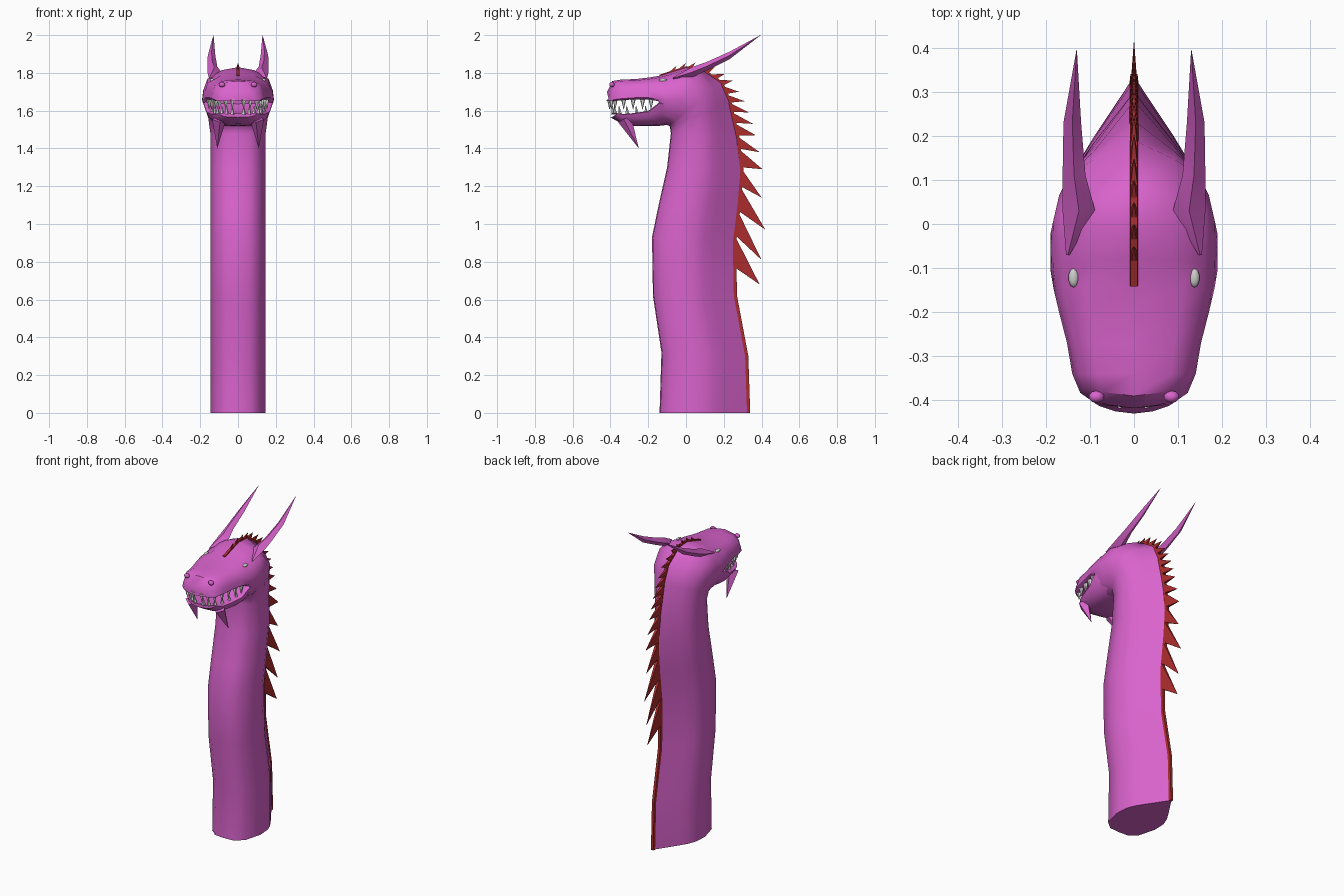
import bpy, bmesh, math
from mathutils import Vector

if "Cube" in bpy.data.objects:
    bpy.data.objects.remove(bpy.data.objects["Cube"])


def material(name, rgb):
    m = bpy.data.materials.new(name)
    m.diffuse_color = (*rgb, 1)
    m.use_nodes = True
    m.node_tree.nodes["Principled BSDF"].inputs["Base Color"].default_value = m.diffuse_color
    return m


PURPLE = material("orchid skin", (0.70, 0.125, 0.61))
RED = material("dark red spines", (0.42, 0.026, 0.026))
WHITE = material("tooth white", (0.85, 0.85, 0.83))
GREY = material("eye grey", (0.6, 0.6, 0.58))


def finish(bm, name, mat, angle=45):
    bmesh.ops.remove_doubles(bm, verts=bm.verts, dist=1e-5)
    bmesh.ops.recalc_face_normals(bm, faces=bm.faces)
    me = bpy.data.meshes.new(name)
    bm.to_mesh(me)
    bm.free()
    me.materials.append(mat)
    ob = bpy.data.objects.new(name, me)
    bpy.context.collection.objects.link(ob)
    bpy.ops.object.select_all(action='DESELECT')
    ob.select_set(True)
    bpy.context.view_layer.objects.active = ob
    if angle:
        bpy.ops.object.shade_smooth_by_angle(angle=math.radians(angle))
    return ob


def loft(bm, rings):
    """Skin a list of equal-length point loops and cap both ends."""
    loops = [[bm.verts.new(p) for p in r] for r in rings]
    for a, b in zip(loops, loops[1:]):
        for i in range(len(a)):
            j = (i + 1) % len(a)
            bm.faces.new((a[i], a[j], b[j], b[i]))
    bm.faces.new(loops[0])
    bm.faces.new(loops[-1])


def ring(half, fy, fz, by, bz, w, bow=0):
    """Mirror a half section placed between an under point and an upper point."""
    side = [(w * s, fy + t * (by - fy) + bow * s * s, fz + t * (bz - fz)) for s, t in half]
    return side + [(-x, y, z) for x, y, z in side[-2:0:-1]]


# Half sections: (share of half width, share of depth)
NECK = [(0, 0), (.45, .01), (.8, .1), (1, .33), (.97, .5), (.83, .61), (.62, .715), (0, 1)]
SKULL = [(0, 0), (.5, 0), (.8, .15), (1, .45), (.97, .6), (.85, .8), (.45, .95), (0, 1)]
SNOUT = [(0, 0), (.5, 0), (.9, 0), (1, .08), (.97, .35), (.88, .7), (.6, .93), (0, 1)]
JAW = [(0, 0), (.45, .05), (.75, .2), (.92, .6), (1, .95), (.95, 1), (.5, .97), (0, .95)]


def mix(f):
    return [(a + (c - a) * f, b + (d - b) * f) for (a, b), (c, d) in zip(NECK, SKULL)]


# Neck, skull and upper jaw as one skin
body = [
    (NECK, -.14, 0, .335, 0, .145),
    (NECK, -.13, .32, .325, .30, .145),
    (NECK, -.175, .62, .265, .62, .145),
    (NECK, -.18, .93, .26, .90, .145),
    (NECK, -.145, 1.10, .285, 1.10, .145),
    (NECK, -.10, 1.30, .30, 1.28, .145),
    (NECK, -.08, 1.48, .28, 1.45, .145),
    (mix(.3), -.085, 1.515, .235, 1.65, .158),
    (mix(.55), -.09, 1.52, .19, 1.75, .175),
    (mix(.8), -.095, 1.522, .08, 1.825, .189),
    (SKULL, -.105, 1.525, 0, 1.83, .19),
    (SKULL, -.13, 1.535, -.08, 1.805, .189),
    (SNOUT, -.145, 1.65, -.14, 1.785, .183),
    (SNOUT, -.20, 1.66, -.20, 1.775, .17),
    (SNOUT, -.27, 1.66, -.27, 1.767, .152),
    (SNOUT, -.34, 1.655, -.34, 1.765, .14),
    (SNOUT, -.415, 1.65, -.39, 1.757, .122, .03),
    (SNOUT, -.43, 1.652, -.418, 1.70, .085, .02),
]
bm = bmesh.new()
loft(bm, [ring(*r) for r in body])
finish(bm, "neck_and_head", PURPLE)

# Lower jaw
jaw = [(-.05, 1.53, 1.63, .16, 0), (-.14, 1.52, 1.645, .182, 0), (-.2, 1.518, 1.598, .168, 0),
       (-.28, 1.52, 1.587, .146, 0), (-.34, 1.53, 1.582, .128, .01), (-.40, 1.565, 1.587, .1, .035)]
bm = bmesh.new()
loft(bm, [ring(JAW, y, b, y, t, w, k) for y, b, t, w, k in jaw])
finish(bm, "lower_jaw", PURPLE)

# Red strip along the back edge
path = [Vector((0, r[3], r[4])) for r in body[:13]]
strip = []
for i, p in enumerate(path):
    d = (path[min(i + 1, len(path) - 1)] - path[max(i - 1, 0)]).normalized()
    out = Vector((0, d.z, -d.y))
    strip.append([p + out * o + Vector((x, 0, 0))
                  for x, o in ((-.01, -.012), (.01, -.012), (.008, .005), (-.008, .005))])
bm = bmesh.new()
loft(bm, strip)
finish(bm, "back_strip", RED, 0)


def along(s):
    """Point at distance s along the back edge."""
    for a, b in zip(path, path[1:]):
        step = (b - a).length
        if s <= step:
            return a.lerp(b, s / step)
        s -= step
    return path[-1]


# Swept-back spines: base limits along the back edge, and tips (y, z)
limits = [.78, .95, 1.08, 1.21, 1.31, 1.41, 1.48, 1.55, 1.61, 1.66, 1.71, 1.76,
          1.81, 1.86, 1.91, 1.96, 2.01, 2.06, 2.11]
tips = [(.39, .68), (.40, .81), (.42, .97), (.40, 1.14), (.405, 1.29), (.39, 1.38),
        (.37, 1.47), (.355, 1.53), (.335, 1.59), (.31, 1.65), (.28, 1.70), (.25, 1.76),
        (.205, 1.795), (.15, 1.83), (.10, 1.848), (.05, 1.855), (0, 1.853), (-.05, 1.838)]
bm = bmesh.new()
for s0, s1, tip in zip(limits, limits[1:], tips):
    a, b = along(s0), along(s1)
    sink = Vector((0, (b - a).z, -(b - a).y)).normalized() * -.01
    base = [bm.verts.new(p + sink + Vector((x, 0, 0)))
            for p, x in ((a, -.01), (a, .01), (b, .01), (b, -.01))]
    top = bm.verts.new((0, *tip))
    bm.faces.new(base)
    for i in range(4):
        bm.faces.new((base[i], base[(i + 1) % 4], top))
finish(bm, "back_spines", RED, 0)


def spike(bm, base, tip, radius, sides=4):
    base, tip = Vector(base), Vector(tip)
    q = (tip - base).to_track_quat('Z', 'Y')
    ends = [bm.verts.new(base + q @ Vector((radius * math.cos(a), radius * math.sin(a), 0)))
            for a in (math.tau * i / sides for i in range(sides))]
    top = bm.verts.new(tip)
    bm.faces.new(ends)
    for i in range(sides):
        bm.faces.new((ends[i], ends[(i + 1) % sides], top))


# Horns: centre, half width, half height
horn = [(.15, -.07, 1.772, .004, .004), (.125, .03, 1.803, .037, .027),
        (.136, .11, 1.835, .026, .023), (.14, .23, 1.892, .02, .02),
        (.13, .395, 2.0, .0005, .0005)]
upper_teeth = [(.03, -.405), (.065, -.395), (.098, -.375), (.118, -.33),
               (.128, -.28), (.14, -.23), (.152, -.185)]
lower_teeth = [(.03, -.385), (.06, -.375), (.085, -.35), (.108, -.31),
               (.122, -.26), (.138, -.21)]
teeth = bmesh.new()
for side, label in ((1, "left"), (-1, "right")):
    bm = bmesh.new()
    loft(bm, [[(side * x + dx, y, z + dz) for dx, dz in ((w, 0), (0, h), (-w, 0), (0, -h))]
              for x, y, z, w, h in horn])
    finish(bm, label + "_horn", PURPLE, 30)

    # Chin barb
    bm = bmesh.new()
    spike(bm, (side * .10, -.325, 1.555), (side * .11, -.25, 1.40), .038)
    finish(bm, label + "_chin_barb", PURPLE, 30)

    # Teeth
    for x, y in upper_teeth:
        spike(teeth, (side * x, y, 1.66), (side * x, y, 1.603), .014, 5)
    for x, y in lower_teeth:
        spike(teeth, (side * x, y, 1.58), (side * x, y - .005, 1.63), .012, 5)

    # Eye and nostril
    for part, mat, at, size in (("eye", GREY, (.137, -.122, 1.761), (.012, .022, .009)),
                                ("nostril", PURPLE, (.085, -.392, 1.738), (.018, .014, .014))):
        bm = bmesh.new()
        bmesh.ops.create_uvsphere(bm, u_segments=10, v_segments=6, radius=1)
        bmesh.ops.scale(bm, vec=size, verts=bm.verts)
        bmesh.ops.translate(bm, vec=(side * at[0], at[1], at[2]), verts=bm.verts)
        finish(bm, label + "_" + part, mat, 60)
finish(teeth, "teeth", WHITE, 0)
